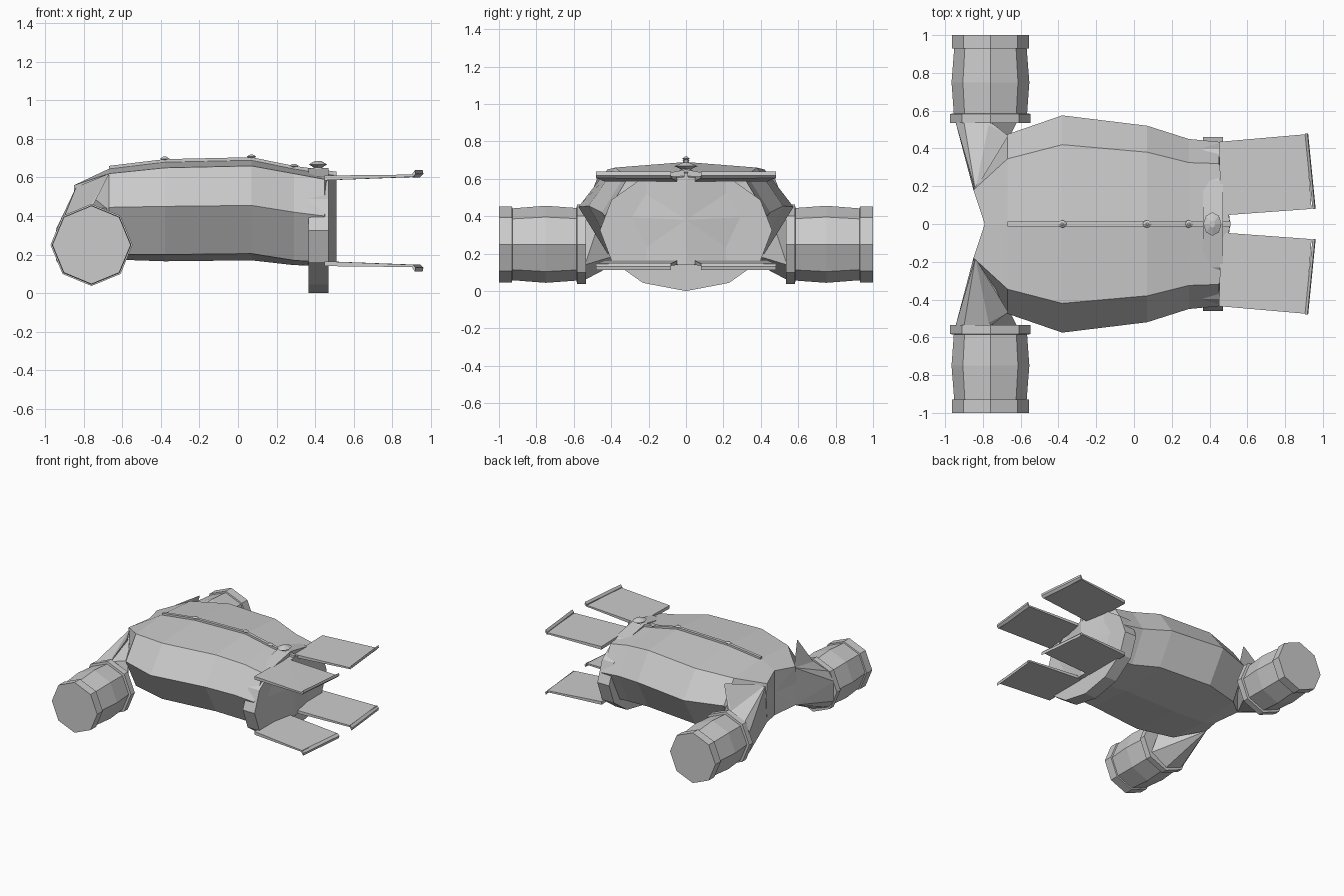
import bpy, bmesh, math
from mathutils import Vector

if "Cube" in bpy.data.objects:
    bpy.data.objects.remove(bpy.data.objects["Cube"])

grey = bpy.data.materials.new("light_grey")
grey.diffuse_color = (0.6, 0.6, 0.6, 1)
grey.use_nodes = True
grey.node_tree.nodes["Principled BSDF"].inputs["Base Color"].default_value = grey.diffuse_color


def make(name, verts, faces=None):
    """Flat-shaded object; without faces it becomes the convex hull."""
    bm = bmesh.new()
    vs = [bm.verts.new(v) for v in verts]
    if faces is None:
        bmesh.ops.convex_hull(bm, input=vs)
    else:
        for f in faces:
            bm.faces.new([vs[i] for i in f])
    bmesh.ops.recalc_face_normals(bm, faces=bm.faces)
    me = bpy.data.meshes.new(name)
    bm.to_mesh(me)
    bm.free()
    me.materials.append(grey)
    ob = bpy.data.objects.new(name, me)
    bpy.context.collection.objects.link(ob)
    return ob


def loft(name, rings):
    """Join equal rings of points and close both ends with a fan."""
    n = len(rings[0])
    verts = [p for r in rings for p in r]
    faces = []
    for k in range(len(rings) - 1):
        for i in range(n):
            j = (i + 1) % n
            faces.append((k*n + i, k*n + j, (k+1)*n + j, (k+1)*n + i))
    for k in (0, len(rings) - 1):
        c = sum((Vector(p) for p in rings[k]), Vector()) / n
        if name == "hull":
            c.x = rings[k][0][0]
        verts.append(c)
        faces += [(k*n + i, k*n + (i+1) % n, len(verts) - 1) for i in range(n)]
    return make(name, verts, faces)


# Hull: x, ridge x, ridge z, shoulder y z, waist y z, keel corner y z, keel z
stations = [
    (-.85, -.79, .58, .18, .56, .19, .42, .18, .25, .22),
    (-.67, -.67, .645, .345, .62, .475, .445, .345, .20, .175),
    (-.38, -.38, .68, .42, .65, .575, .45, .42, .20, .165),
    (.07, .07, .69, .38, .66, .52, .455, .38, .205, .17),
    (.29, .29, .645, .325, .62, .45, .42, .325, .17, .145),
    (.45, .51, .61, .32, .59, .435, .40, .32, .16, .14),
]
rings = []
for x, rx, rz, sy, sz, wy, wz, ky, kz, bz in stations:
    rings.append([(rx, 0, rz), (x, sy, sz), (x, wy, wz), (x, ky, kz),
                  (rx, 0, bz), (x, -ky, kz), (x, -wy, wz), (x, -sy, sz)])
loft("hull", rings)

# Twelve-sided collar near the tail
angles = [math.tau * i / 12 for i in range(12)]
loft("collar", [[(x, .46 * math.sin(a), .325 - .325 * math.cos(a)) for a in angles]
                for x in (.365, .47)])

# Spine rail following the ridge
loft("spine_rail", [[(x, -.012, z - .03), (x, .012, z - .03), (x, .012, z), (x, -.012, z)]
                    for x, z in ((-.67, .66), (-.38, .695), (.07, .705),
                                 (.29, .66), (.51, .63))])


def stud(name, x, z, rx, ry, h):
    """Faceted double-cone stud on the spine."""
    loft(name, [[(x + rx * r * math.cos(math.tau * i / 8),
                  ry * r * math.sin(math.tau * i / 8), z + h * t) for i in range(8)]
                for r, t in ((.4, -1), (1, 0), (.3, 1))])


for n, (x, z) in enumerate(((-.38, .697), (.07, .708), (.29, .66))):
    stud(f"spine_stud_{n + 1}", x, z, .024, .02, .011)
stud("collar_stud_base", .415, .645, .03, .035, .018)
stud("collar_stud", .415, .668, .048, .062, .018)

# Mirrored parts on both sides
for side, s in (("right", -1), ("left", 1)):
    # Octagonal drum with a rim, a bulging middle and a flange
    profile = ((1, .203), (.93, .203), (.928, .192), (.75, .206),
               (.585, .194), (.583, .213), (.535, .213))
    loft(f"{side}_drum", [[(-.76 + r * math.sin(math.tau * i / 8), s * y,
                            .25 + r * math.cos(math.tau * i / 8)) for i in range(8)]
                          for y, r in profile])

    # Pylon from the nose corner out to the drum
    make(f"{side}_pylon", [
        (-.84, s*.18, .55), (-.85, s*.18, .25), (-.67, s*.465, .20), (-.67, s*.44, .44),
        (-.945, s*.54, .33), (-.90, s*.54, .40), (-.76, s*.54, .445),
        (-.945, s*.54, .17), (-.90, s*.54, .11), (-.76, s*.54, .06), (-.62, s*.54, .14)])
    # Raised blade on top of the pylon
    make(f"{side}_pylon_blade", [
        (-.84, s*.18, .55), (-.67, s*.46, .62), (-.67, s*.47, .615),
        (-.76, s*.54, .44), (-.78, s*.53, .43), (-.85, s*.19, .45)])

    # Upper and lower tail fins with flared lips
    for level, m in (("upper", 1), ("lower", -1)):
        def pt(x, y, z):
            return (x, s * y, .375 + m * z)
        make(f"{side}_{level}_fin", [pt(x, y, z) for x, y, zs in (
            (.45, .435, (.21, .235)), (.46, .045, (.21, .235)),
            (.91, .475, (.228, .240)), (.94, .08, (.228, .240))) for z in zs])
        make(f"{side}_{level}_fin_lip", [pt(x, y, z) for x, y in ((0, .48), (.04, .08))
             for x, z in ((x + .905, .226), (x + .905, .245), (x + .918, .263),
                          (x + .922, .243))])
